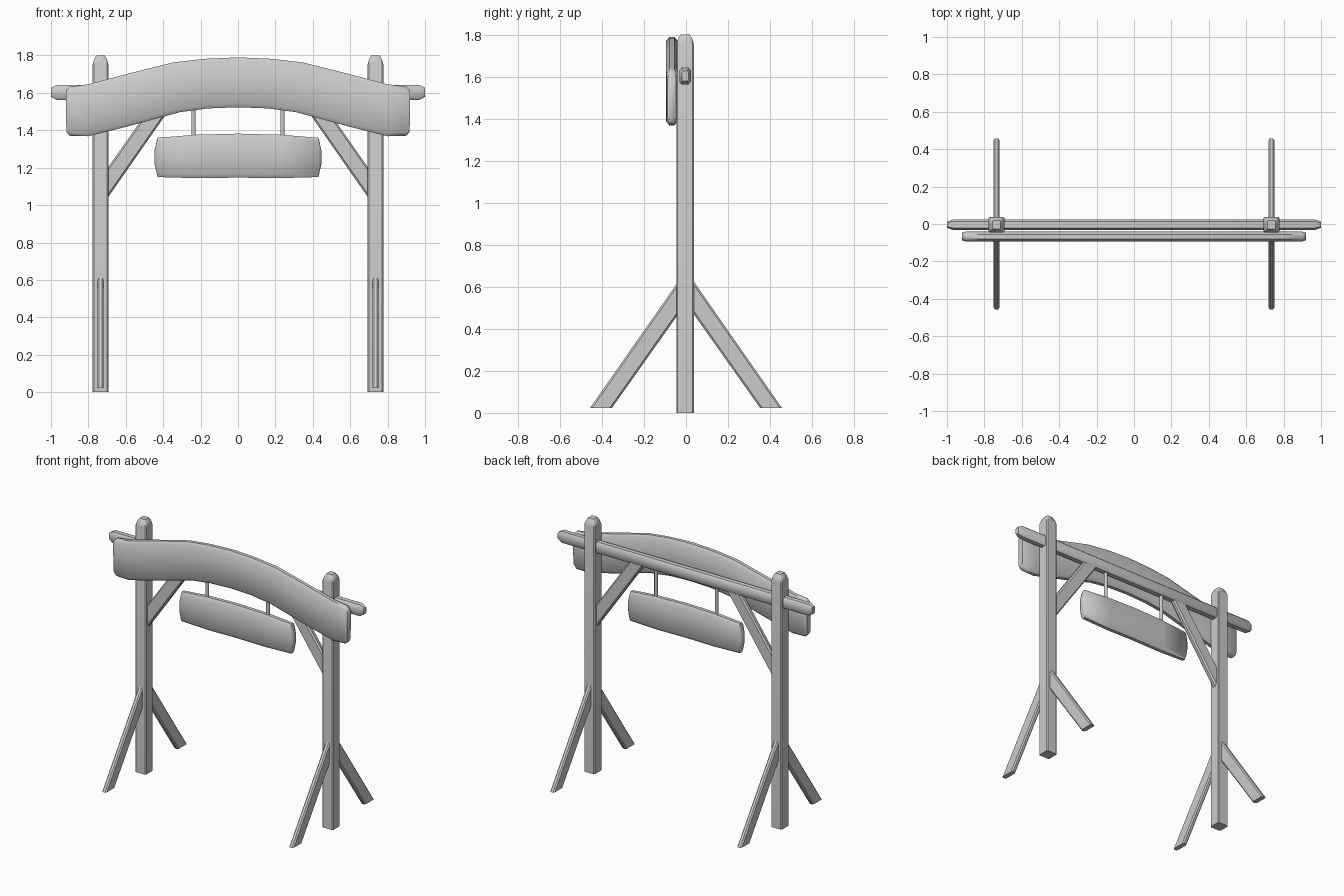
import bpy, bmesh, math
from mathutils import Vector as V

if "Cube" in bpy.data.objects:
    bpy.data.objects.remove(bpy.data.objects["Cube"])

Y0 = -0.004  # depth centre of the frame


def loop(c, u, v, cu=0.75, cv=0.75):
    """Eight-sided section spanned by half-axes u and v, with cut corners."""
    c, u, v = V(c), V(u), V(v)
    pts = [(1, -cv), (1, cv), (cu, 1), (-cu, 1), (-1, cv), (-1, -cv), (-cu, -1), (cu, -1)]
    return [c + u * a + v * b for a, b in pts]


def loft(name, loops, angle=40):
    """Skin consecutive sections and cap both ends."""
    bm = bmesh.new()
    rings = [[bm.verts.new(p) for p in l] for l in loops]
    n = len(rings[0])
    for a, b in zip(rings, rings[1:]):
        for i in range(n):
            j = (i + 1) % n
            bm.faces.new((a[i], a[j], b[j], b[i]))
    bm.faces.new(rings[0])
    bm.faces.new(rings[-1])
    bmesh.ops.recalc_face_normals(bm, faces=bm.faces)
    me = bpy.data.meshes.new(name)
    bm.to_mesh(me)
    bm.free()
    ob = bpy.data.objects.new(name, me)
    bpy.context.collection.objects.link(ob)
    bpy.ops.object.select_all(action='DESELECT')
    bpy.context.view_layer.objects.active = ob
    ob.select_set(True)
    bpy.ops.object.shade_smooth_by_angle(angle=math.radians(angle))
    return ob


def plank(name, half, y, hy, cu, cv):
    """Symmetric curved board from (x top, z top, x bottom, z bottom, depth scale)."""
    full = [(-a, b, -c, d, e) for a, b, c, d, e in half] + half[-2::-1]
    loops = []
    for xt, zt, xb, zb, s in full:
        t, b = V((xt, y, zt)), V((xb, y, zb))
        loops.append(loop((t + b) / 2, (0, hy * s, 0), (t - b) / 2, cu, cv))
    return loft(name, loops, 50)


for s, side in ((-1, "left"), (1, "right")):
    x = s * 0.735
    # upright post with tapered top
    loft(side + "_post", [loop((x, Y0, z), (h, 0, 0), (0, h, 0), 0.84, 0.84)
                          for z, h in ((0, .042), (1.752, .042), (1.78, .034), (1.8, .022))])
    # splayed legs, front and back
    for d, where in ((-1, "front"), (1, "back")):
        loft(f"{side}_{where}_leg", [
            loop((x, d * 0.405, 0.023), (0.017, 0, 0), (0, d * 0.052, 0), 0.5, 0.8),
            loop((x, d * 0.028, 0.56), (0.017, 0, 0), (0, 0, 0.078), 0.5, 0.8)])
    # diagonal brace from post to beam
    loft(side + "_brace", [
        loop((s * 0.71, Y0, 1.1), (0, 0.02, 0), (0, 0, -0.08), 0.5, 0.8),
        loop((s * 0.378, Y0, 1.575), (0, 0.02, 0), (-s * 0.055, 0, 0), 0.5, 0.8)])
    # hanging rod
    loft(side + "_hanger", [loop((s * 0.238, Y0, z), (0.011, 0, 0), (0, 0.011, 0), 0.45, 0.45)
                            for z in (1.35, 1.59)], 60)

# cross beam
loft("cross_beam", [loop((x, Y0, 1.603), (0, 0.027 * k, 0), (0, 0, 0.04 * k), 0.6, 0.7)
                    for x, k in ((-1, .6), (-.97, 1), (.97, 1), (1, .6))])

# arched front board
plank("arched_board", [
    (.92, 1.615, .918, 1.39, .75), (.902, 1.633, .90, 1.371, .95), (.80, 1.646, .80, 1.368, 1),
    (.62, 1.694, .60, 1.418, 1), (.345, 1.763, .31, 1.497, 1), (.18, 1.782, .16, 1.517, 1),
    (0, 1.79, 0, 1.523, 1)], -0.067, 0.027, 0.45, 0.86)

# hanging sign board
plank("hanging_sign", [
    (.447, 1.29, .447, 1.225, .6), (.43, 1.36, .43, 1.15, .9), (.23, 1.376, .22, 1.144, 1),
    (0, 1.382, 0, 1.147, 1)], Y0, 0.028, 0.45, 0.8)
